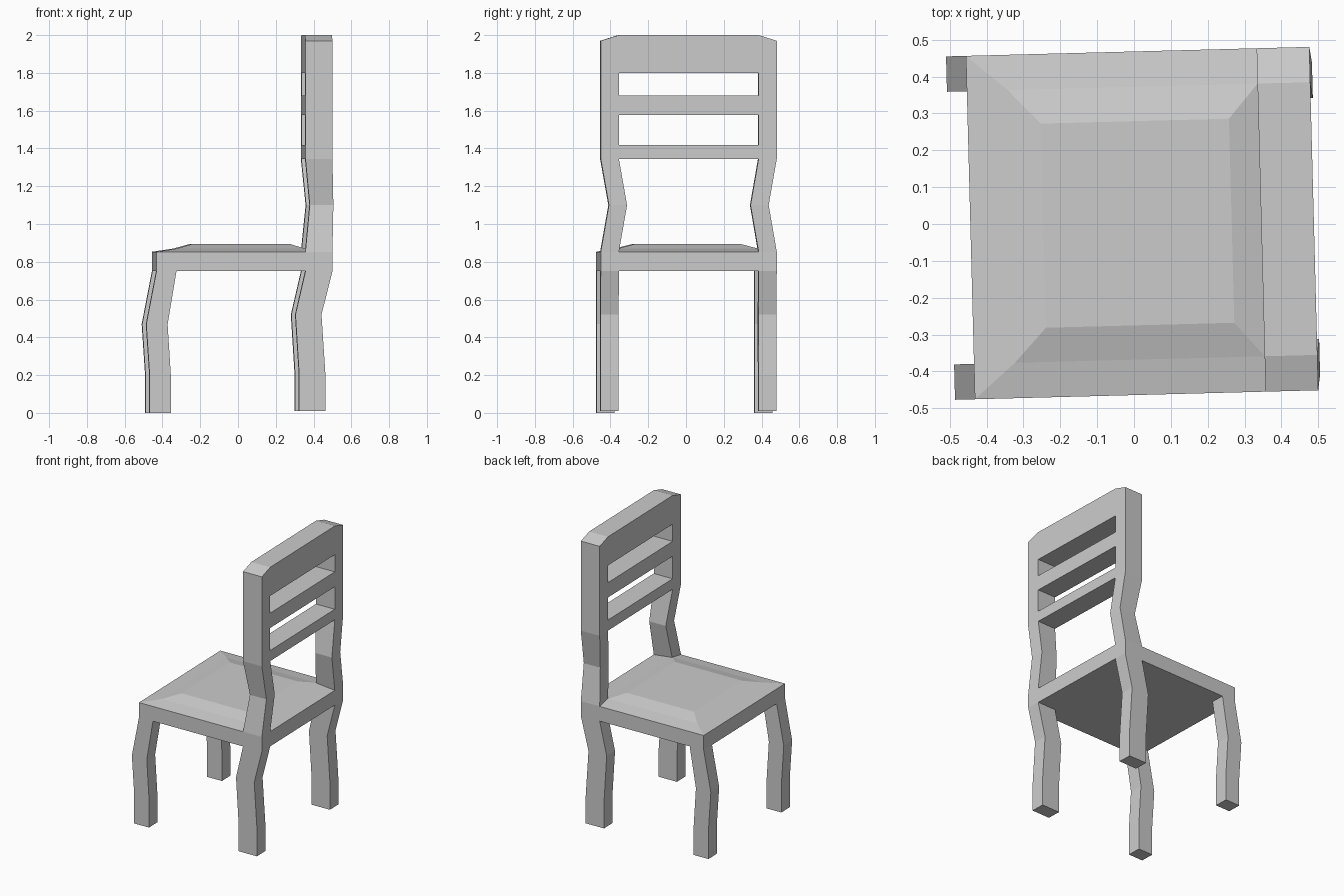
import bpy, bmesh, math

if "Cube" in bpy.data.objects:
    bpy.data.objects.remove(bpy.data.objects["Cube"], do_unlink=True)

grey = bpy.data.materials.new("plain grey")
grey.use_nodes = True
COLOUR = (0.6, 0.6, 0.6, 1)
grey.diffuse_color = COLOUR
grey.node_tree.nodes["Principled BSDF"].inputs["Base Color"].default_value = COLOUR

HALF = 0.466      # half width of the seat
INNER = 0.37      # inner side of legs and posts
FRONT = 0.323     # front of the backrest
SEAT_TOP = 0.853
SEAT_BASE = 0.75


def finish(bm, name):
    """Turn a bmesh into a flat-shaded part, with the chair's slight turn."""
    bmesh.ops.recalc_face_normals(bm, faces=bm.faces)
    mesh = bpy.data.meshes.new(name)
    bm.to_mesh(mesh)
    bm.free()
    mesh.materials.append(grey)
    obj = bpy.data.objects.new(name, mesh)
    obj.location = (0.022, 0.0025, 0)
    obj.rotation_euler.z = math.radians(1.5)
    bpy.context.collection.objects.link(obj)


def loft(name, sections):
    """Closed solid through rectangles given as (x0, x1, y0, y1, z)."""
    bm = bmesh.new()
    rings = [[bm.verts.new(p) for p in
              ((x0, y0, z), (x1, y0, z), (x1, y1, z), (x0, y1, z))]
             for x0, x1, y0, y1, z in sections]
    for low, high in zip(rings, rings[1:]):
        for i in range(4):
            j = (i + 1) % 4
            bm.faces.new((low[i], low[j], high[j], high[i]))
    bm.faces.new(rings[0])
    bm.faces.new(rings[-1])
    finish(bm, name)


# Seat with a raised, bevelled middle
loft("seat", [
    (-HALF, HALF, -HALF, HALF, SEAT_BASE),
    (-HALF, HALF, -HALF, HALF, SEAT_TOP),
    (-0.355, FRONT, -INNER, INNER, 0.87),
    (-0.268, 0.243, -0.277, 0.277, 0.895),
])

# Bent legs: (x0, x1, z) from the floor up
leg_paths = {
    "front_leg": [(-0.502, -0.39, 0), (-0.502, -0.39, 0.2),
                  (-0.52, -0.407, 0.47), (-HALF, -0.36, SEAT_BASE)],
    "back_leg": [(0.29, 0.429, 0.01), (0.29, 0.429, 0.2),
                 (0.27, 0.408, 0.52), (FRONT, HALF, SEAT_BASE)],
}
for name, path in leg_paths.items():
    for side, (y0, y1) in (("left", (INNER, HALF)), ("right", (-HALF, -INNER))):
        loft(f"{name}_{side}", [(x0, x1, y0, y1, z) for x0, x1, z in path])

# Backrest: two pinched posts joined by two slats and a top rail
bm = bmesh.new()
PINCH = 1.1
rows = [SEAT_TOP, PINCH, 1.345, 1.419, 1.576, 1.68, 1.8, 2.0]
rail_rows = (2, 4, 6)
grid = []
for z in rows:
    inset = 0.043 if z == PINCH else 0
    drop = 0.03 if z == rows[-1] else 0     # clipped top corners
    x = HALF + (0.006 if inset else 0)
    grid.append([bm.verts.new((x, y, h)) for y, h in (
        (-HALF + inset, z - drop), (-INNER + inset, z),
        (INNER - inset, z), (HALF - inset, z - drop))])
for r in range(len(rows) - 1):
    for c in range(3):
        if c != 1 or r in rail_rows:
            low, high = grid[r], grid[r + 1]
            bm.faces.new((low[c], low[c + 1], high[c + 1], high[c]))
back = list(bm.faces)
result = bmesh.ops.extrude_face_region(bm, geom=back, use_keep_orig=True)
for v in (g for g in result["geom"] if isinstance(g, bmesh.types.BMVert)):
    v.co.x = FRONT + (0.024 if abs(v.co.z - PINCH) < 0.001 else 0)
finish(bm, "backrest")
